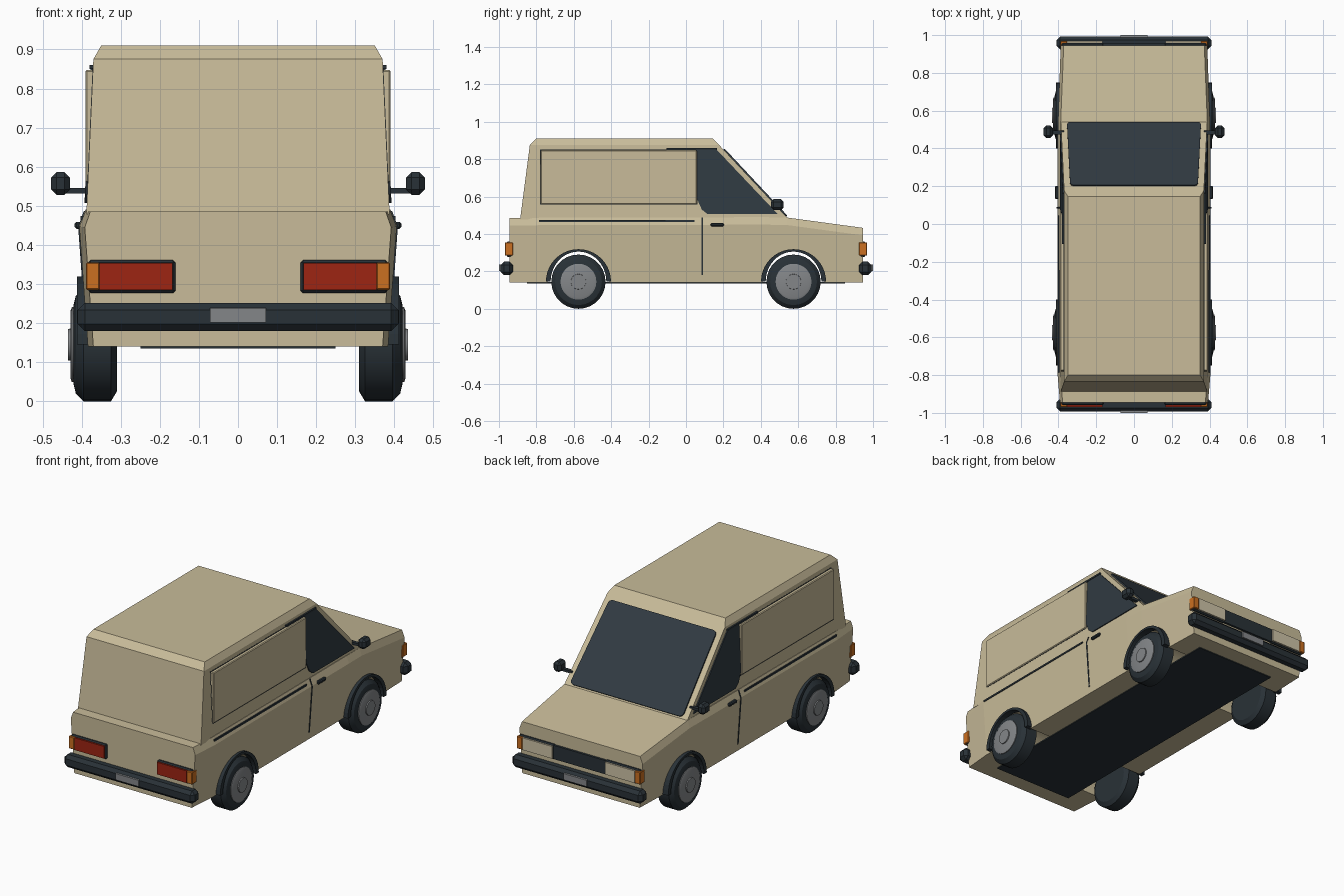
import bpy, bmesh, math
from mathutils import Vector, Matrix

if "Cube" in bpy.data.objects:
    bpy.data.objects.remove(bpy.data.objects["Cube"])


def material(name, rgb):
    m = bpy.data.materials.new(name)
    m.use_nodes = True
    m.diffuse_color = (*rgb, 1)
    bsdf = next(n for n in m.node_tree.nodes if n.type == 'BSDF_PRINCIPLED')
    bsdf.inputs["Base Color"].default_value = (*rgb, 1)
    return m


PAINT = material("beige_paint", (0.58, 0.50, 0.32))
LENS = material("cream_lens", (0.62, 0.55, 0.39))
TRIM = material("dark_trim", (0.022, 0.031, 0.038))
GLASS = material("dark_glass", (0.030, 0.043, 0.054))
RED = material("red_lens", (0.34, 0.018, 0.006))
ORANGE = material("orange_lens", (0.60, 0.16, 0.015))
GREY = material("grey_metal", (0.23, 0.24, 0.25))


def finish(name, bm, mat, smooth=False):
    bmesh.ops.recalc_face_normals(bm, faces=bm.faces)
    mesh = bpy.data.meshes.new(name)
    bm.to_mesh(mesh)
    bm.free()
    mesh.materials.append(mat)
    ob = bpy.data.objects.new(name, mesh)
    bpy.context.collection.objects.link(ob)
    if smooth:
        bpy.ops.object.select_all(action='DESELECT')
        ob.select_set(True)
        bpy.context.view_layer.objects.active = ob
        bpy.ops.object.shade_smooth_by_angle(angle=math.radians(30))
    return ob


def loft(name, rings, mat, closed=False, smooth=False):
    """Skin a list of equal-length rings; cap the ends unless closed."""
    bm = bmesh.new()
    rows = [[bm.verts.new(p) for p in ring] for ring in rings]
    n = len(rows[0])
    pairs = list(zip(rows, rows[1:])) + ([(rows[-1], rows[0])] if closed else [])
    for a, b in pairs:
        for i in range(n):
            j = (i + 1) % n
            bm.faces.new((a[i], a[j], b[j], b[i]))
    if not closed:
        bm.faces.new(rows[0])
        bm.faces.new(rows[-1])
    return finish(name, bm, mat, smooth)


def box(name, lo, hi, mat, bevel=0.0):
    lo, hi = Vector(lo), Vector(hi)
    bm = bmesh.new()
    bmesh.ops.create_cube(bm, size=1)
    size = hi - lo
    bmesh.ops.scale(bm, vec=[abs(s) for s in size], verts=bm.verts)
    bmesh.ops.translate(bm, vec=(lo + hi) / 2, verts=bm.verts)
    if bevel:
        bmesh.ops.bevel(bm, geom=bm.edges[:], offset=bevel, segments=1, affect='EDGES')
    return finish(name, bm, mat)


def prism(name, pts, vec, mat, corner=0.0):
    """Extrude a polygon along vec, with its corners rounded."""
    bm = bmesh.new()
    vec = Vector(vec)
    base = [bm.verts.new(p) for p in pts]
    face = bm.faces.new(base)
    top = bmesh.ops.extrude_face_region(bm, geom=[face])["geom"]
    moved = [g for g in top if isinstance(g, bmesh.types.BMVert)]
    bmesh.ops.translate(bm, vec=vec, verts=moved)
    if corner:
        rails = [e for e in bm.edges if (e.verts[0] in base) != (e.verts[1] in base)]
        bmesh.ops.bevel(bm, geom=rails, offset=corner, segments=2, affect='EDGES', profile=0.5)
    return finish(name, bm, mat)


def lathe(name, profile, y, z, mat, seg=28):
    """Closed solid turned about the x axis from (x, radius) pairs."""
    rings = [[(x, y + r * math.cos(a), z + r * math.sin(a))
              for a in (math.tau * k / seg for k in range(seg))] for x, r in profile]
    return loft(name, rings, mat, smooth=True)


WHEEL_Z, WHEEL_Y = 0.145, (-0.575, 0.575)

# Lower body, lofted along y: end, sides, end
rings = []
for y, wb, wm, wt, top in ((-0.945, 0.37, 0.392, 0.378, 0.485),
                           (-0.78, 0.384, 0.406, 0.39, 0.487),
                           (0.42, 0.384, 0.406, 0.39, 0.49),
                           (0.54, 0.384, 0.402, 0.388, 0.488),
                           (0.945, 0.37, 0.388, 0.372, 0.433)):
    half = [(wb, 0.14), (wm, top - 0.04), (wt, top)]
    rings.append([(x, y, z) for x, z in half] + [(-x, y, z) for x, z in reversed(half)])
body = loft("lower_body", rings, PAINT)

# Wheel openings cut right through the body
for y in WHEEL_Y:
    cutter = lathe("arch_cutter", [(-0.6, 0.165), (0.6, 0.165)], y, WHEEL_Z, PAINT, 40)
    cutter.hide_render = True
    mod = body.modifiers.new("arch", 'BOOLEAN')
    mod.operation, mod.solver, mod.object = 'DIFFERENCE', 'EXACT', cutter
    bpy.context.view_layer.objects.active = body
    bpy.ops.object.modifier_apply(modifier=mod.name)
    bpy.data.objects.remove(cutter)

# Tall cabin and cargo box with a chamfered roof
loft("cabin", [[(-w, y0, z), (w, y0, z), (w, y1, z), (-w, y1, z)]
               for z, y0, y1, w in ((0.478, -0.887, 0.55, 0.388),
                                    (0.875, -0.835, 0.178, 0.37),
                                    (0.91, -0.80, 0.145, 0.35))], PAINT)


def cabin_x(z):
    return 0.388 - (z - 0.478) * 0.0453


def body_x(z):
    return 0.384 + (z - 0.14) * 0.0719 if z < 0.447 else 0.406 - (z - 0.447) * 0.37


# Windscreen lying on the sloped front of the cabin
slope = [(x, y, 0.478 + (0.55 - y) * 1.067)
         for x, y in ((-0.355, 0.535), (0.355, 0.535), (0.338, 0.20), (-0.338, 0.20))]
prism("windscreen", slope, (0, 0.006, 0.0055), GLASS, 0.02)

# Underbody plate
box("floor_plate", (-0.25, -0.85, 0.135), (0.25, 0.85, 0.143), TRIM)

for s, side in ((1, "left"), (-1, "right")):
    # Side window, following the lean of the cabin
    window = ((0.06, 0.85), (0.16, 0.855), (0.49, 0.507), (0.115, 0.507), (0.085, 0.53), (0.06, 0.585))
    prism(side + "_window", [(s * (cabin_x(z) - 0.003), y, z) for y, z in window],
          (s * 0.009, 0, 0), GLASS)
    box(side + "_window_rail", (s * 0.36, -0.105, 0.85), (s * 0.38, 0.165, 0.86), TRIM)

    # Raised cargo panel with a fine dark outline
    box(side + "_cargo_panel", (s * 0.34, -0.777, 0.56), (s * 0.39, 0.058, 0.848), PAINT, 0.004)
    outline = ((-0.78, 0.557), (0.061, 0.557), (0.061, 0.852), (-0.78, 0.852))
    prism(side + "_panel_seam", [(s * (cabin_x(z) - 0.006), y, z) for y, z in outline],
          (s * 0.007, 0, 0), TRIM)

    # Belt line, door seam and handle
    box(side + "_belt_strip", (s * 0.38, -0.785, 0.464), (s * 0.403, 0.045, 0.474), TRIM)
    seam = [(z, y) for z, y in ((0.18, 0.083), (0.447, 0.083), (0.487, 0.083))]
    seam += [(z, 0.09) for z, _ in reversed(seam)]
    loft(side + "_door_seam", [[(s * (body_x(z) + d), y, z) for z, y in seam]
                               for d in (-0.005, 0.003)], TRIM)
    box(side + "_door_handle", (s * 0.398, 0.132, 0.441), (s * 0.418, 0.202, 0.459), TRIM, 0.005)

    # Door mirror
    box(side + "_mirror_stem", (s * 0.37, 0.475, 0.532), (s * 0.44, 0.495, 0.546), TRIM)
    box(side + "_mirror", (s * 0.43, 0.455, 0.528), (s * 0.478, 0.522, 0.586), TRIM, 0.014)

    for y, end in zip(WHEEL_Y, ("front", "rear")):
        tag = f"{end}_{side}_"
        # Tyre, wheel disc and hub cap
        lathe(tag + "tyre", [(s * x, r) for x, r in ((0.31, 0.12), (0.325, 0.145), (0.395, 0.145),
                                                     (0.415, 0.125), (0.421, 0.10))], y, WHEEL_Z, TRIM)
        lathe(tag + "wheel_disc", [(s * 0.40, 0.096), (s * 0.425, 0.096), (s * 0.429, 0.085)],
              y, WHEEL_Z, GREY)
        lathe(tag + "hub_cap", [(s * 0.42, 0.042), (s * 0.435, 0.040)], y, WHEEL_Z, GREY)
        # Arch lip, thin above the tyre and wider at its feet
        arch = []
        for k in range(21):
            a = math.pi * k / 20
            c, h = math.cos(a), math.sin(a)
            outer = (y + 0.174 * c, WHEEL_Z + 0.174 * h)
            inner = (y + 0.149 * c, WHEEL_Z + 0.161 * h)
            arch.append([(s * x, *p) for x, p in ((0.375, outer), (0.412, outer),
                                                  (0.412, inner), (0.375, inner))])
        loft(tag + "arch_lip", arch, TRIM)

# Bumpers, number plates and lamps at both ends
for d, end, lens in ((-1, "front", RED), (1, "rear", LENS)):
    box(end + "_bumper", (-0.41, d * 0.925, 0.18), (0.41, d * 0.992, 0.252), TRIM, 0.018)
    box(end + "_number_plate", (-0.072, d * 0.98, 0.202), (0.072, d * 1.0, 0.238), GREY)
    for s, side in ((1, "left"), (-1, "right")):
        tag = f"{end}_{side}_"
        box(tag + "lamp_frame", (s * 0.16, d * 0.93, 0.277), (s * 0.383, d * 0.958, 0.361), TRIM, 0.006)
        box(tag + "lamp", (s * 0.167, d * 0.94, 0.285), (s * 0.354, d * 0.968, 0.354), lens)
        box(tag + "indicator", (s * 0.354, d * 0.925, 0.285), (s * 0.389, d * 0.969, 0.355), ORANGE, 0.003)
box("grille", (-0.165, 0.93, 0.28), (0.165, 0.958, 0.358), TRIM)
